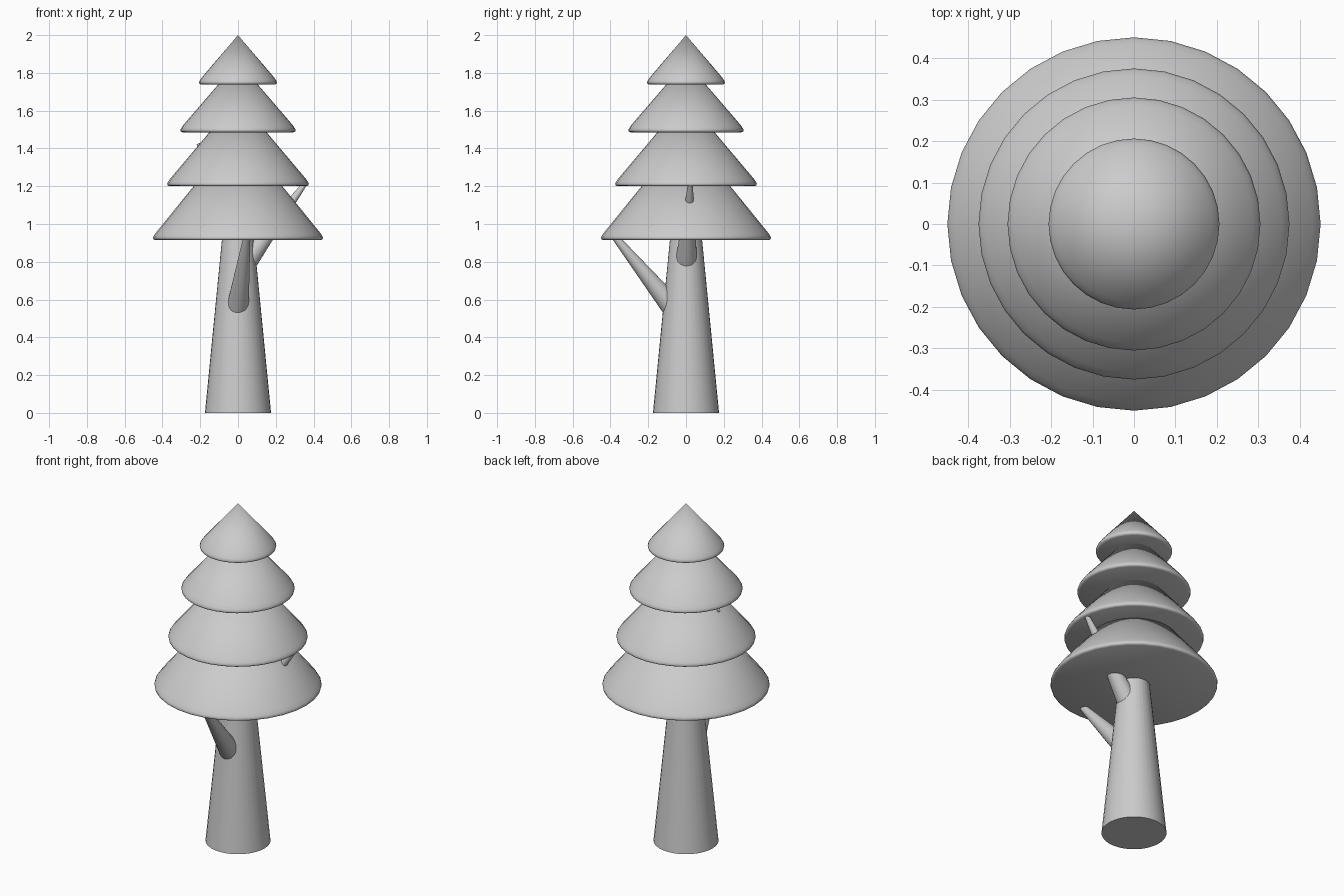
import bpy, bmesh, math
from mathutils import Vector

if "Cube" in bpy.data.objects:
    bpy.data.objects.remove(bpy.data.objects["Cube"])

SIDES = 32


def finish(name, bm, smooth_angle):
    bmesh.ops.remove_doubles(bm, verts=bm.verts, dist=1e-5)
    bmesh.ops.recalc_face_normals(bm, faces=bm.faces)
    mesh = bpy.data.meshes.new(name)
    bm.to_mesh(mesh)
    bm.free()
    obj = bpy.data.objects.new(name, mesh)
    bpy.context.collection.objects.link(obj)
    bpy.ops.object.select_all(action='DESELECT')
    obj.select_set(True)
    bpy.context.view_layer.objects.active = obj
    bpy.ops.object.shade_smooth_by_angle(angle=math.radians(smooth_angle))
    return obj


def lathe(name, profile, smooth_angle=50):
    """Spin an (r, z) profile around the z axis."""
    bm = bmesh.new()
    verts = [bm.verts.new((r, 0, z)) for r, z in profile]
    edges = [bm.edges.new(pair) for pair in zip(verts, verts[1:])]
    bmesh.ops.spin(bm, geom=verts + edges, axis=(0, 0, 1), cent=(0, 0, 0),
                   angle=math.tau, steps=SIDES, use_merge=True)
    return finish(name, bm, smooth_angle)


def branch(name, base, tip, r_base, r_tip):
    """Tapered cylinder running from base to tip."""
    base, tip = Vector(base), Vector(tip)
    axis = tip - base
    matrix = axis.to_track_quat('Z', 'Y').to_matrix().to_4x4()
    matrix.translation = (base + tip) / 2
    bm = bmesh.new()
    bmesh.ops.create_cone(bm, cap_ends=True, segments=24, radius1=r_base,
                          radius2=r_tip, depth=axis.length, matrix=matrix)
    return finish(name, bm, 40)


# Tapered trunk
lathe("trunk", [(0, 0), (0.175, 0), (0.028, 1.5), (0, 1.5)])

# Foliage tiers: rim radius, underside height, apex height
tiers = [(0.45, 0.915, 1.49), (0.375, 1.2, 1.665),
         (0.305, 1.485, 1.86), (0.206, 1.738, 2.0)]
for i, (r, z, apex) in enumerate(tiers, 1):
    lathe(f"foliage_tier_{i}", [
        (0, z), (r - 0.012, z), (r - 0.002, z + 0.005), (r, z + 0.013),
        (r - 0.005, z + 0.024), (r - 0.018, z + 0.042), (0, apex)])

# Branches rising out of the trunk
branch("front_branch", (-0.003, -0.06, 0.545), (0.05, -0.395, 0.955), 0.06, 0.016)
branch("right_branch", (0.0, -0.002, 0.74), (0.352, 0.023, 1.21), 0.064, 0.013)
branch("left_branch", (-0.02, 0.0, 1.14), (-0.212, -0.005, 1.425), 0.04, 0.009)
